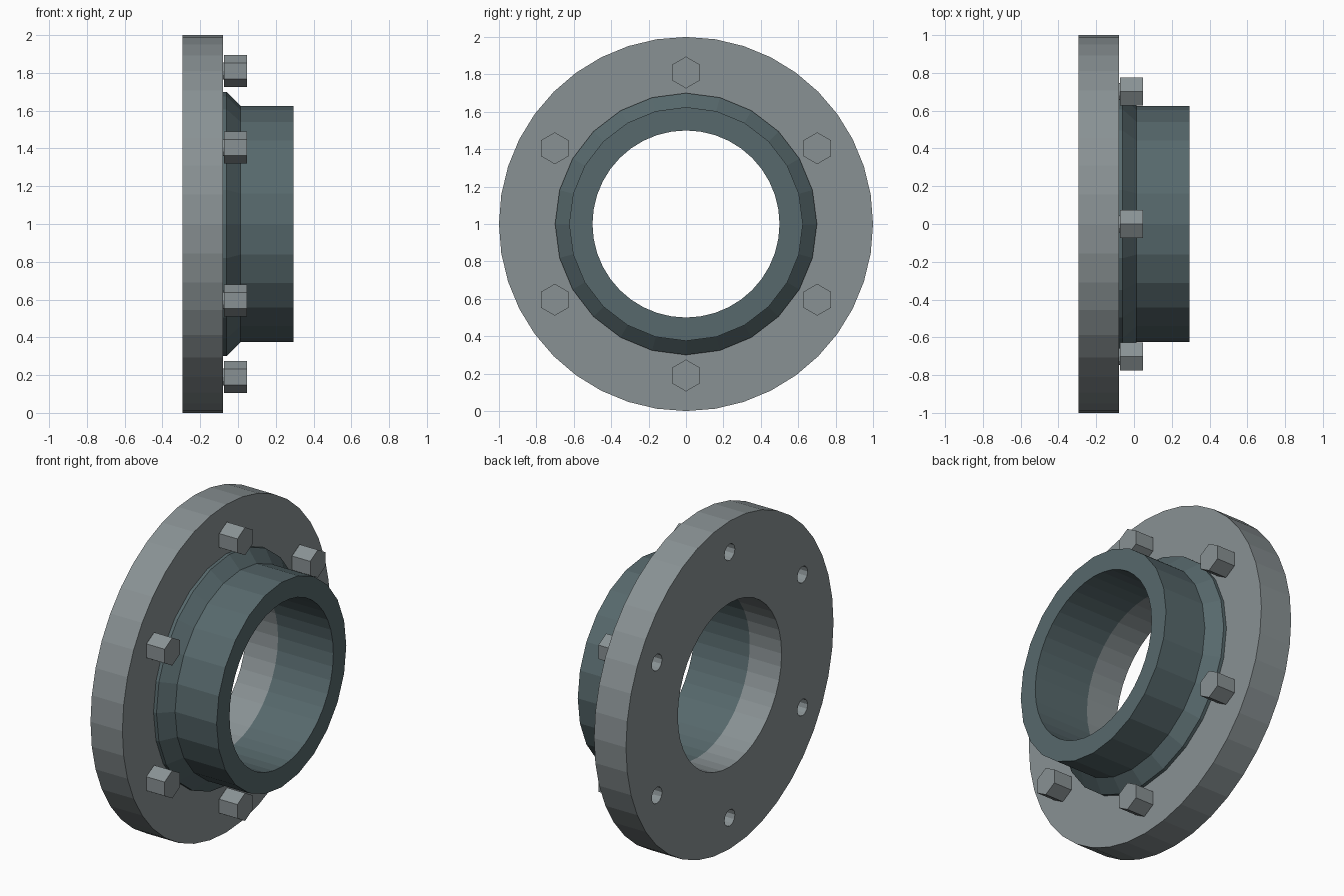
import bpy, bmesh, math

if "Cube" in bpy.data.objects:
    bpy.data.objects.remove(bpy.data.objects["Cube"])

CZ = 1.0          # height of the bore axis
BOLT_RING = 0.81  # radius of the bolt circle


def material(name, rgb):
    m = bpy.data.materials.new(name)
    m.diffuse_color = (*rgb, 1)
    m.use_nodes = True
    m.node_tree.nodes["Principled BSDF"].inputs["Base Color"].default_value = m.diffuse_color
    return m


def turned(name, profile, sides, mat, y=0.0, z=CZ):
    """Solid turned about an axis along x; profile is a list of (x, radius)."""
    bm = bmesh.new()
    rings = []
    for x, r in profile:
        rings.append([bm.verts.new((x, y + r * math.sin(math.tau * i / sides),
                                    z + r * math.cos(math.tau * i / sides)))
                      for i in range(sides)])
    for a, b in zip(rings, rings[1:]):
        for i in range(sides):
            j = (i + 1) % sides
            bm.faces.new((a[i], a[j], b[j], b[i]))
    bm.faces.new(rings[0])
    bm.faces.new(rings[-1])
    bmesh.ops.recalc_face_normals(bm, faces=bm.faces)
    mesh = bpy.data.meshes.new(name)
    bm.to_mesh(mesh)
    bm.free()
    mesh.materials.append(mat)
    ob = bpy.data.objects.new(name, mesh)
    bpy.context.collection.objects.link(ob)
    return ob


def cut(target, cutter):
    cutter.hide_render = True
    mod = target.modifiers.new("cut", 'BOOLEAN')
    mod.operation = 'DIFFERENCE'
    mod.solver = 'EXACT'
    mod.object = cutter
    bpy.context.view_layer.objects.active = target
    bpy.ops.object.modifier_apply(modifier=mod.name)


steel = material("light steel", (0.25, 0.285, 0.295))
dark = material("dark blue grey steel", (0.095, 0.14, 0.15))

# flange plate and faceted neck with a chamfered foot
flange = turned("flange_plate", [(-0.295, 1.0), (-0.08, 1.0)], 40, steel)
neck = turned("neck", [(-0.08, 0.70), (-0.06, 0.70), (0.013, 0.625), (0.293, 0.625)], 24, dark)

# bore through the plate and the neck
cutters = []
for part, mat in ((flange, steel), (neck, dark)):
    bore = turned("bore_cutter", [(-0.5, 0.5), (0.5, 0.5)], 40, mat)
    cut(part, bore)
    cutters.append(bore)

# six bolt holes with hex bolts
for k in range(6):
    a = math.tau * k / 6
    y, z = BOLT_RING * math.sin(a), CZ + BOLT_RING * math.cos(a)
    hole = turned("hole_cutter", [(-0.5, 0.05), (0.5, 0.05)], 12, steel, y, z)
    cut(flange, hole)
    cutters.append(hole)
    turned(f"bolt_head_{k + 1}", [(-0.075, 0.085), (0.048, 0.085)], 6, steel, y, z)
    turned(f"bolt_shank_{k + 1}", [(-0.16, 0.045), (-0.07, 0.045)], 12, steel, y, z)

for c in cutters:
    bpy.data.objects.remove(c, do_unlink=True)
